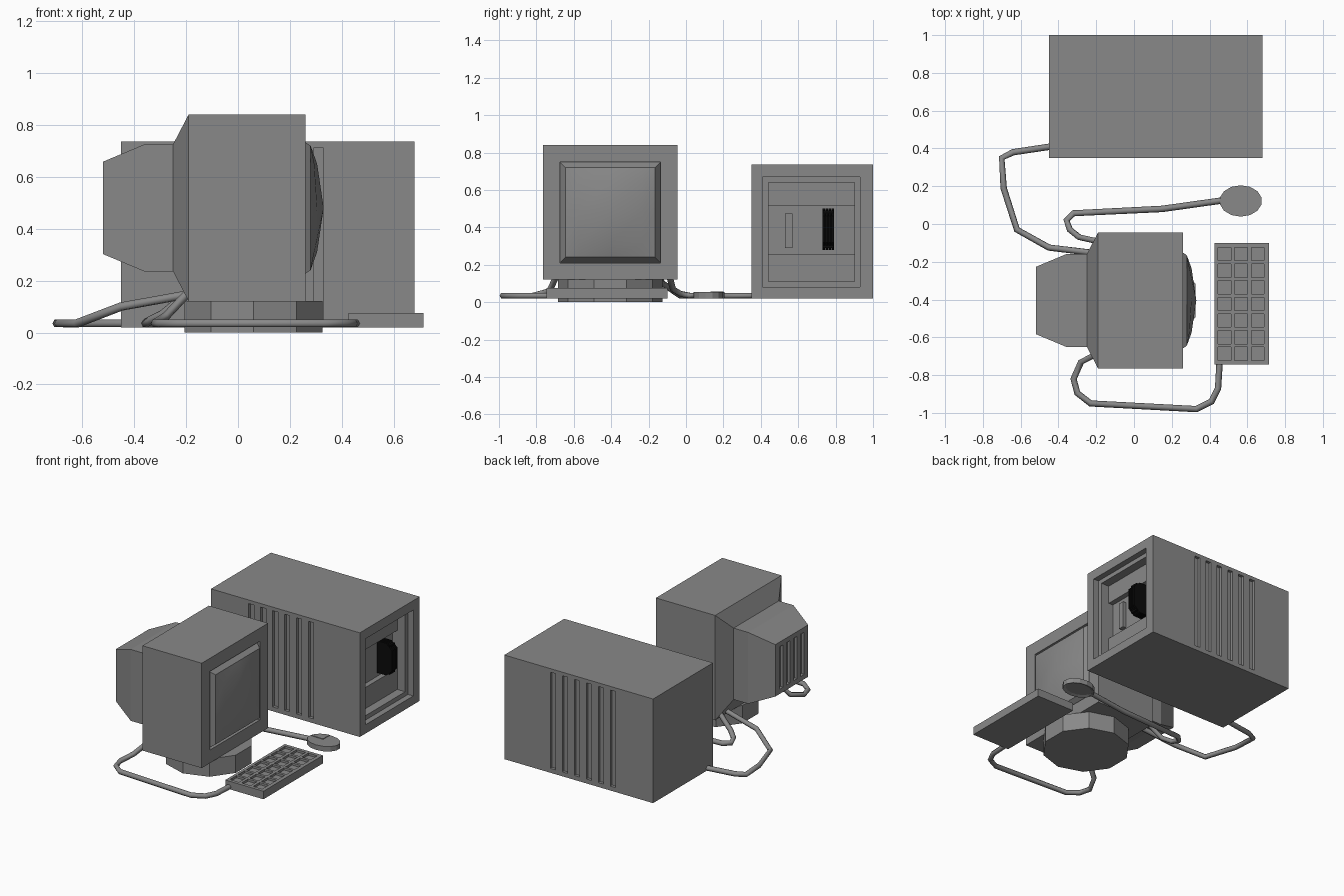
import bpy
import bmesh
import math
from mathutils import Matrix, Vector

cube = bpy.data.objects.get("Cube")
if cube:
    bpy.data.objects.remove(cube, do_unlink=True)


def material(name, value):
    mat = bpy.data.materials.new(name)
    mat.use_nodes = True
    colour = (value, value, value, 1)
    mat.diffuse_color = colour
    mat.node_tree.nodes["Principled BSDF"].inputs["Base Color"].default_value = colour
    return mat


grey = material("casing grey", 0.25)
black = material("vent black", 0.003)


def finish(name, bm, mat=grey):
    bmesh.ops.recalc_face_normals(bm, faces=bm.faces)
    mesh = bpy.data.meshes.new(name)
    bm.to_mesh(mesh)
    bm.free()
    mesh.materials.append(mat)
    obj = bpy.data.objects.new(name, mesh)
    bpy.context.collection.objects.link(obj)
    return obj


def add_box(bm, x, y, z):
    size = [b - a for a, b in (x, y, z)]
    centre = [(a + b) / 2 for a, b in (x, y, z)]
    bmesh.ops.create_cube(bm, size=1, matrix=Matrix.Translation(centre) @ Matrix.Diagonal((*size, 1)))


def boxes(name, spans, mat=grey):
    bm = bmesh.new()
    for span in spans:
        add_box(bm, *span)
    return finish(name, bm, mat)


def cut(obj, spans):
    """Cut a set of separate boxes out of an object."""
    cutter = boxes("cutter", spans)
    cutter.hide_render = True
    mod = obj.modifiers.new("cut", "BOOLEAN")
    mod.operation = "DIFFERENCE"
    mod.solver = "EXACT"
    mod.object = cutter
    graph = bpy.context.evaluated_depsgraph_get()
    mesh = bpy.data.meshes.new_from_object(obj.evaluated_get(graph))
    obj.modifiers.clear()
    obj.data = mesh
    bpy.data.objects.remove(cutter, do_unlink=True)


def cable(name, points):
    curve = bpy.data.curves.new(name, "CURVE")
    curve.dimensions = "3D"
    curve.bevel_depth = 0.017
    curve.bevel_resolution = 1
    curve.use_fill_caps = True
    spline = curve.splines.new("POLY")
    spline.points.add(len(points) - 1)
    for p, co in zip(spline.points, points):
        p.co = (*co, 1)
    curve.materials.append(grey)
    bpy.context.collection.objects.link(bpy.data.objects.new(name, curve))


# Tower with side vents and a stepped recess in its face
tower = boxes("tower_case", [((-0.45, 0.68), (0.35, 1.0), (0.02, 0.735))])
vents = []
for i in range(6):
    x = -0.165 + 0.091 * i
    for y in ((0.3, 0.37), (0.98, 1.05)):
        vents.append(((x, x + 0.04), y, (0.05, 0.71)))
cut(tower, vents)
cut(tower, [((0.64, 0.8), (0.41, 0.93), (0.08, 0.67))])
cut(tower, [((0.58, 0.8), (0.44, 0.90), (0.11, 0.64))])
cut(tower, [((0.545, 0.8), (0.44, 0.90), (0.255, 0.515))])
boxes("drive_bar", [((0.54, 0.57), (0.53, 0.57), (0.29, 0.475))])

# Black ribbed vent block with chamfered front
bm = bmesh.new()
profile = [(0.54, 0.28), (0.615, 0.28), (0.66, 0.32), (0.66, 0.46), (0.615, 0.5), (0.54, 0.5)]
for i in range(4):
    y = 0.73 + 0.016 * i
    face = bm.faces.new([bm.verts.new((x, y, z)) for x, z in profile])
    ext = bmesh.ops.extrude_face_region(bm, geom=[face])
    bmesh.ops.translate(bm, vec=(0, 0.012, 0), verts=[v for v in ext["geom"] if isinstance(v, bmesh.types.BMVert)])
add_box(bm, (0.54, 0.64), (0.732, 0.788), (0.29, 0.49))
finish("vent_block", bm, black)

# Monitor shell: square rings lofted along x as (x, half width, centre z)
YC = -0.405
rings = [(-0.52, 0.178, 0.48), (-0.36, 0.245, 0.48), (-0.25, 0.245, 0.48),
         (-0.19, 0.36, 0.48), (0.26, 0.36, 0.48), (0.26, 0.27, 0.48), (0.235, 0.27, 0.48)]
corners = ((-1, -1), (1, -1), (1, 1), (-1, 1))
bm = bmesh.new()
loops = [[bm.verts.new((x, YC + h * a, zc + h * b)) for a, b in corners] for x, h, zc in rings]
for low, high in zip(loops, loops[1:]):
    for i in range(4):
        j = (i + 1) % 4
        bm.faces.new((low[i], low[j], high[j], high[i]))
bm.faces.new(loops[0])
bm.faces.new(loops[-1])
monitor = finish("monitor_case", bm)
cut(monitor, [((-0.6, -0.50), (y - 0.02, y + 0.02), (0.335, 0.625))
              for y in (-0.29, -0.367, -0.443, -0.52)])

# Bulging screen with sloped rim
bm = bmesh.new()
steps = (-0.239, -0.17, 0, 0.17, 0.239)


def bulge(a, b):
    r2 = max(abs(a), abs(b)) ** 2 * 0.7 + min(abs(a), abs(b)) ** 2 * 0.3
    return 0.28 + 0.05 * max(0, 1 - r2 / 0.04)


grid = [[bm.verts.new((bulge(a, b), YC + a, 0.48 + b)) for b in steps] for a in steps]
for i in range(4):
    for j in range(4):
        bm.faces.new((grid[i][j], grid[i + 1][j], grid[i + 1][j + 1], grid[i][j + 1]))
rim = [e for e in bm.edges if e.is_boundary]
ext = bmesh.ops.extrude_edge_only(bm, edges=rim)
for v in ext["geom"]:
    if isinstance(v, bmesh.types.BMVert):
        v.co = Vector((0.237, YC + (v.co.y - YC) * 1.125, 0.48 + (v.co.z - 0.48) * 1.125))
screen = finish("screen", bm)
bpy.ops.object.select_all(action="DESELECT")
screen.select_set(True)
bpy.context.view_layer.objects.active = screen
bpy.ops.object.shade_smooth_by_angle(angle=math.radians(32))

# Ten-sided monitor stand
bm = bmesh.new()
bmesh.ops.create_cone(bm, cap_ends=True, segments=10, radius1=0.28, radius2=0.28, depth=0.122,
                      matrix=Matrix.Translation((0.06, -0.405, 0.061)))
stand = finish("monitor_stand", bm)

# Keyboard with three columns and seven rows of sunken keys
keyboard = boxes("keyboard", [((0.425, 0.715), (-0.745, -0.1), (0.02, 0.075))])
cut(keyboard, [((0.445 + 0.088 * c, 0.513 + 0.088 * c), (-0.722 + 0.088 * r, -0.652 + 0.088 * r), (0.06, 0.1))
               for c in range(3) for r in range(7)])

# Oval mouse with a sunken underside and one button plate
bm = bmesh.new()
place = Matrix.Translation((0.565, 0.122, 0.037)) @ Matrix.Diagonal((0.113, 0.083, 1, 1))
bmesh.ops.create_cone(bm, cap_ends=True, segments=14, radius1=1, radius2=1, depth=0.034, matrix=place)
bottom = min(bm.faces, key=lambda f: f.calc_center_median().z)
bmesh.ops.inset_region(bm, faces=[bottom], thickness=0.02, depth=-0.008)
finish("mouse", bm)
bm = bmesh.new()
outline = [(0.555, 0.13)] + [(0.563 + 0.1 * math.cos(t), 0.124 + 0.078 * math.sin(t))
                             for t in (math.radians(94 + 20 * k) for k in range(5))]
face = bm.faces.new([bm.verts.new((x, y, 0.053)) for x, y in outline])
ext = bmesh.ops.extrude_face_region(bm, geom=[face])
bmesh.ops.translate(bm, vec=(0, 0, 0.005), verts=[v for v in ext["geom"] if isinstance(v, bmesh.types.BMVert)])
finish("mouse_button", bm)

# Cables
Z = 0.035
cable("tower_cable", [(-0.44, 0.41, Z), (-0.64, 0.38, Z), (-0.70, 0.35, Z), (-0.69, 0.19, Z),
                      (-0.62, -0.03, Z), (-0.45, -0.125, 0.1), (-0.2, -0.155, 0.145)])
cable("mouse_cable", [(0.47, 0.125, Z), (0.15, 0.08, Z), (-0.32, 0.057, Z), (-0.357, 0.02, Z),
                      (-0.34, -0.03, 0.045), (-0.29, -0.07, 0.07), (-0.2, -0.09, 0.145)])
cable("keyboard_cable", [(0.453, -0.735, Z), (0.445, -0.87, Z), (0.41, -0.94, Z), (0.33, -0.98, Z),
                         (-0.23, -0.95, Z), (-0.30, -0.895, Z), (-0.32, -0.82, Z),
                         (-0.28, -0.73, 0.06), (-0.2, -0.69, 0.145)])
